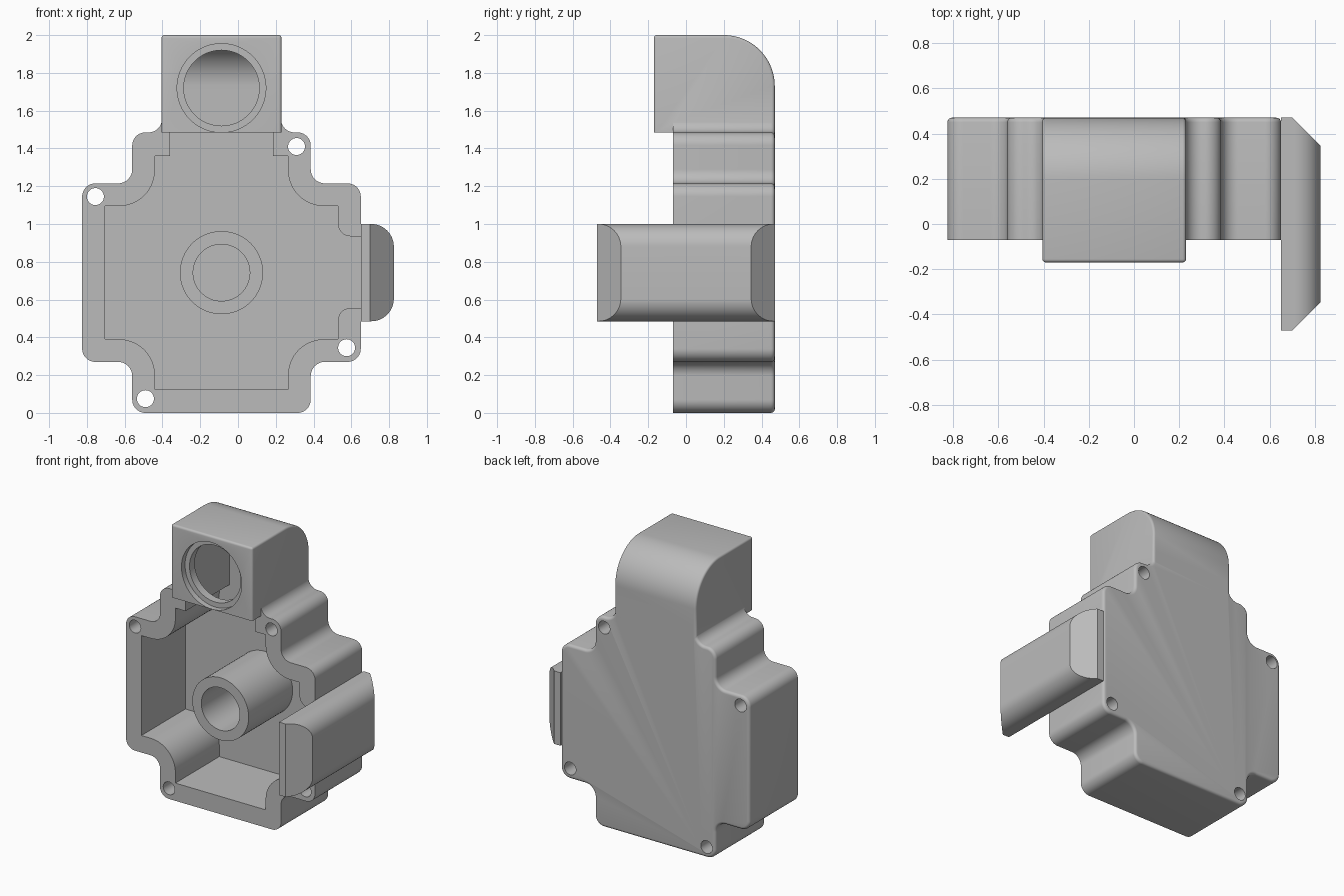
import bpy, bmesh, math
from mathutils import Vector

cube = bpy.data.objects.get("Cube")
if cube:
    bpy.data.objects.remove(cube, do_unlink=True)

grey = bpy.data.materials.new("plain_grey")
grey.use_nodes = True
grey.diffuse_color = (0.5, 0.5, 0.5, 1)
grey.node_tree.nodes["Principled BSDF"].inputs["Base Color"].default_value = (0.5, 0.5, 0.5, 1)

CX, CZ = -0.0875, 0.7425      # centre of the housing
FRONT, BACK, FLOOR = -0.07, 0.47, 0.42
NECK_Z = 1.72


def rounded(corners, steps=14):
    """Outline from (u, v, radius) right-angled corners."""
    out = []
    for i, (x, y, r) in enumerate(corners):
        p = Vector((x, y))
        if not r:
            out.append(p)
            continue
        u = (Vector(corners[i - 1][:2]) - p).normalized()
        v = (Vector(corners[(i + 1) % len(corners)][:2]) - p).normalized()
        c = p + (u + v) * r
        for k in range(steps + 1):
            t = math.pi / 2 * k / steps
            out.append(c - v * r * math.cos(t) - u * r * math.sin(t))
    return out


def circle(x, z, r, n=64):
    return [Vector((x + r * math.cos(math.tau * k / n), z + r * math.sin(math.tau * k / n)))
            for k in range(n)]


def prism(name, outline, axis, lo, hi, bevel=0, rule=None):
    """Extrude an outline along an axis, rounding the edges picked by rule."""
    place = {"x": lambda p, d: (d, p[0], p[1]),
             "y": lambda p, d: (p[0], d, p[1]),
             "z": lambda p, d: (p[0], p[1], d)}[axis]
    bm = bmesh.new()
    a = [bm.verts.new(place(p, lo)) for p in outline]
    b = [bm.verts.new(place(p, hi)) for p in outline]
    bm.faces.new(a)
    bm.faces.new(b)
    for i in range(len(a)):
        bm.faces.new((a[i - 1], a[i], b[i], b[i - 1]))
    bmesh.ops.recalc_face_normals(bm, faces=bm.faces)
    if bevel:
        edges = [e for e in bm.edges if rule(e)]
        bmesh.ops.bevel(bm, geom=edges, offset=bevel, segments=4, profile=0.5, affect="EDGES")
    mesh = bpy.data.meshes.new(name)
    bm.to_mesh(mesh)
    bm.free()
    mesh.materials.append(grey)
    obj = bpy.data.objects.new(name, mesh)
    bpy.context.collection.objects.link(obj)
    return obj


def combine(obj, tool, operation="DIFFERENCE"):
    mod = obj.modifiers.new("cut", "BOOLEAN")
    mod.operation, mod.solver, mod.object = operation, "EXACT", tool
    bpy.context.view_layer.objects.active = obj
    bpy.ops.object.modifier_apply(modifier=mod.name)
    bpy.data.objects.remove(tool, do_unlink=True)


def cross(long_x, short_z, short_x, long_z, r_out, r_in):
    """Corners of a plus shape, counter-clockwise from the right arm."""
    quarter = [(long_x, short_z, r_out), (short_x, short_z, r_in), (short_x, long_z, r_out)]
    pts = []
    for sx, sz, order in ((1, 1, 1), (-1, 1, -1), (-1, -1, 1), (1, -1, -1)):
        pts += [(CX + sx * x, CZ + sz * z, r) for x, z, r in quarter[::order]]
    return pts


# Housing outline, with a filleted stub that runs up into the neck
corners = cross(0.7375, 0.4725, 0.4725, 0.7425, 0.07, 0.075)
top = CZ + 0.7425
corners[3:3] = [(0.228, top, 0.07), (0.228, 1.62, 0), (-0.403, 1.62, 0), (-0.403, top, 0.07)]
housing = prism("housing", rounded(corners), "y", FRONT, BACK, 0.02,
                lambda e: all(v.co.y > BACK - 0.001 for v in e.verts))

# Neck with rounded back shoulder
neck_side = rounded([(-0.17, top, 0), (BACK, top, 0), (BACK, 2, 0.27), (-0.17, 2, 0)], 24)
neck = prism("neck", neck_side, "x", -0.405, 0.23, 0.015,
             lambda e: e.calc_face_angle() > 0.5 and any(v.co.z > top + 0.01 for v in e.verts)
             and not all(v.co.z < top + 0.01 for v in e.verts))
combine(housing, neck, "UNION")

# Main cavity with a filleted slot through the right wall
inner = cross(0.6175, 0.3525, 0.3525, 0.6175, 0, 0.19)
wall = CX + 0.6175
inner += [(wall, 0.555, 0.065), (0.7, 0.555, 0), (0.7, 0.935, 0), (wall, 0.935, 0.065)]
combine(housing, prism("cavity", rounded(inner), "y", -0.3, FLOOR))

# Neck passage, its round mouth and the seat around it
passage = rounded([(FRONT - 0.002, 1.3, 0), (FLOOR, 1.3, 0), (FLOOR, 1.95, 0.22),
                   (FRONT - 0.002, 1.95, 0)], 24)
combine(housing, prism("passage", passage, "x", -0.36, 0.185))
combine(housing, prism("mouth", circle(CX, NECK_Z, 0.2), "y", -0.3, 0))
combine(housing, prism("seat", circle(CX, NECK_Z, 0.235), "y", -0.3, -0.13))

# Screw holes
for x, z in ((-0.755, 1.145), (0.31, 1.41), (-0.49, 0.075), (0.575, 0.345)):
    combine(housing, prism("screw_hole", circle(x, z, 0.045, 32), "y", -0.3, 0.6))

# Central tube, blind at the back
tube = prism("center_tube", circle(CX, CZ, 0.22), "y", FRONT, FLOOR + 0.02)
combine(tube, prism("bore", circle(CX, CZ, 0.15), "y", -0.3, FLOOR))

# Side cover: rounded along its length, chamfered at both ends, hollow inside
cover = prism("side_cover", rounded([(0.65, 0.485, 0), (0.825, 0.485, 0.12),
                                     (0.825, 1, 0.12), (0.65, 1, 0)]), "y", -0.47, 0.47)
chamfer = [(0.6, -0.47), (0.7, -0.47), (0.825, -0.345),
           (0.825, 0.345), (0.7, 0.47), (0.6, 0.47)]
combine(cover, prism("chamfer", chamfer, "z", 0.3, 1.2), "INTERSECT")
hollow = [(0.6, -0.345), (0.76, -0.345), (0.76, 0.345), (0.6, 0.345)]
combine(cover, prism("hollow", hollow, "z", 0.555, 0.935))

# Smooth shading with sharp edges kept
bpy.ops.object.select_all(action="DESELECT")
for obj in (housing, tube, cover):
    obj.select_set(True)
bpy.context.view_layer.objects.active = housing
bpy.ops.object.shade_smooth_by_angle(angle=math.radians(30))
